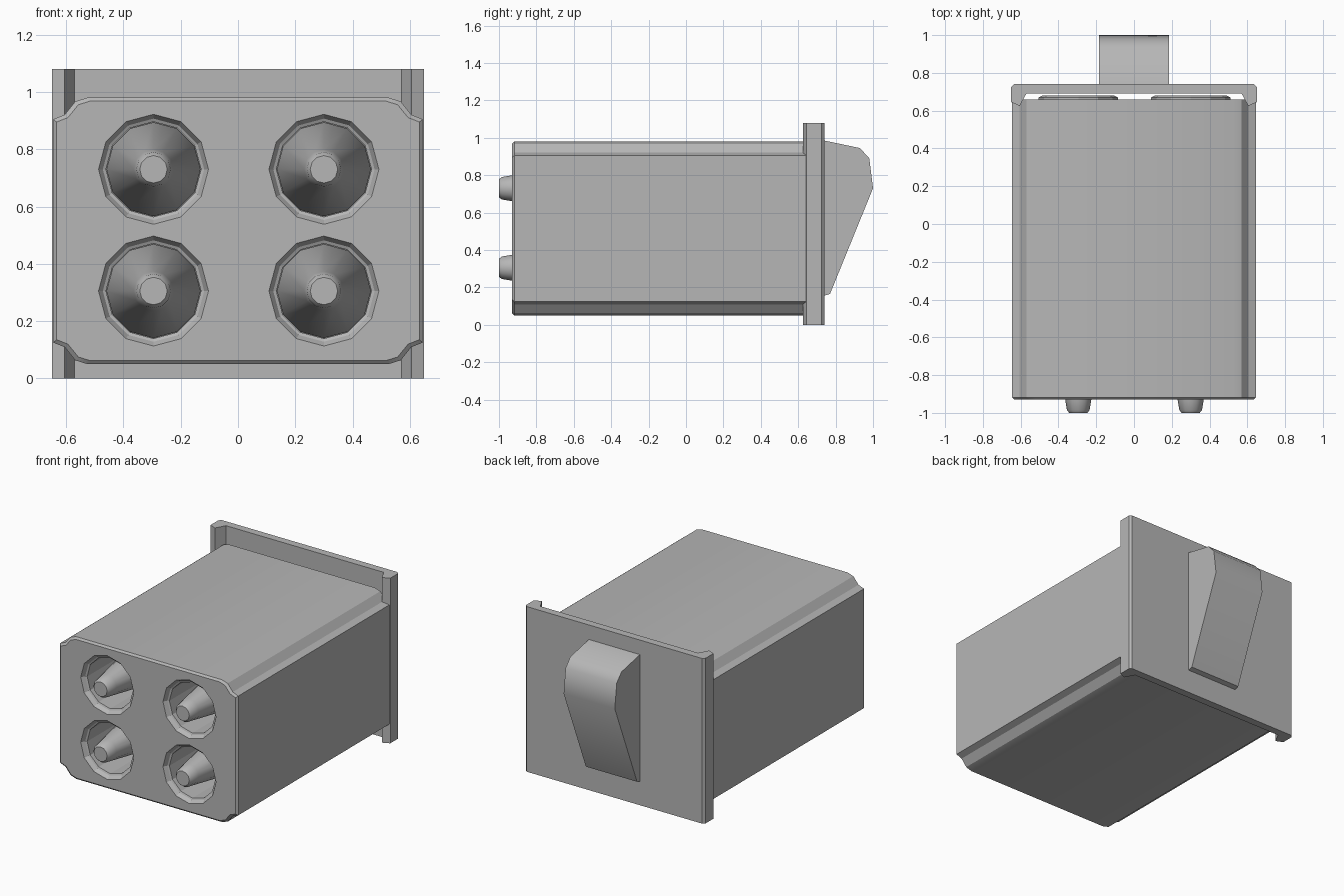
import bpy, bmesh, math

if "Cube" in bpy.data.objects:
    bpy.data.objects.remove(bpy.data.objects["Cube"])

grey = bpy.data.materials.new("light grey")
grey.diffuse_color = (0.47, 0.47, 0.47, 1)
grey.use_nodes = True
grey.node_tree.nodes["Principled BSDF"].inputs["Base Color"].default_value = grey.diffuse_color


def make(name, bm, angle=None):
    """Turn a bmesh into a named object in the single grey."""
    bmesh.ops.recalc_face_normals(bm, faces=bm.faces)
    me = bpy.data.meshes.new(name)
    bm.to_mesh(me)
    bm.free()
    me.materials.append(grey)
    ob = bpy.data.objects.new(name, me)
    bpy.context.collection.objects.link(ob)
    if angle:
        smooth(ob, angle)
    return ob


def smooth(ob, angle):
    bpy.ops.object.select_all(action='DESELECT')
    ob.select_set(True)
    bpy.context.view_layer.objects.active = ob
    bpy.ops.object.shade_smooth_by_angle(angle=math.radians(angle))


def loft(loops):
    """Skin a list of equal-length point loops and cap both ends."""
    bm = bmesh.new()
    rings = [[bm.verts.new(p) for p in loop] for loop in loops]
    for a, b in zip(rings, rings[1:]):
        for i in range(len(a)):
            j = (i + 1) % len(a)
            bm.faces.new((a[i], a[j], b[j], b[i]))
    bm.faces.new(rings[0])
    bm.faces.new(rings[-1])
    return bm


def lathe(profile, x, z, sides=12):
    """Loft (radius, y) pairs around an axis parallel to y."""
    turn = 2 * math.pi / sides
    return loft([[(x + r * math.sin(i * turn), y, z + r * math.cos(i * turn))
                  for i in range(sides)] for r, y in profile])


# Housing: notched-corner cross-section with a narrow bevel at the front
MID = 0.515
corner = [(0.645, 0.39), (0.605, 0.406), (0.568, 0.452), (0.526, 0.465)]
outline = (corner + [(-x, z) for x, z in corner[::-1]]
           + [(-x, -z) for x, z in corner] + [(x, -z) for x, z in corner[::-1]])


def section(y, inset):
    fx, fz = 1 - inset / 0.645, 1 - inset / 0.465
    return [(x * fx, y, MID + z * fz) for x, z in outline]


housing = make("housing", loft([section(-0.93, 0.012), section(-0.918, 0), section(0.66, 0)]))

# Four sockets, each with a tapered core and a rear cap
for x in (-0.295, 0.3):
    for z in (0.305, 0.73):
        cutter = make("socket_cutter", lathe(
            [(0.194, -0.95), (0.192, -0.93), (0.177, -0.905), (0.166, -0.9), (0.166, -0.35)], x, z))
        cutter.hide_render = True
        cutter.hide_set(True)
        cut = housing.modifiers.new("socket", 'BOOLEAN')
        cut.operation = 'DIFFERENCE'
        cut.solver = 'EXACT'
        cut.object = cutter
        make("socket_core", lathe(
            [(0.048, -1.0), (0.06, -0.985), (0.069, -0.93), (0.164, -0.36), (0.164, -0.34)], x, z), 35)
        make("rear_cap", lathe([(0.21, 0.64), (0.21, 0.67), (0.19, 0.68)], x, z))

smooth(housing, 25)

# Back plate with hooked side flanges
half = [(0.57, 0.69), (0.605, 0.625), (0.65, 0.645), (0.65, 0.725), (0.635, 0.74)]
plan = half + [(-x, y) for x, y in half[::-1]]
make("back_plate", loft([[(x, y, z) for x, y in plan] for z in (0, 1.08)]))

# Wedge-shaped latch on the back
side = [(0.72, 0.99), (0.74, 0.985), (0.93, 0.945), (0.98, 0.89), (1.0, 0.73), (0.77, 0.165), (0.72, 0.15)]
make("latch", loft([[(x, y, z) for y, z in side] for x in (-0.185, 0.185)]), 40)
